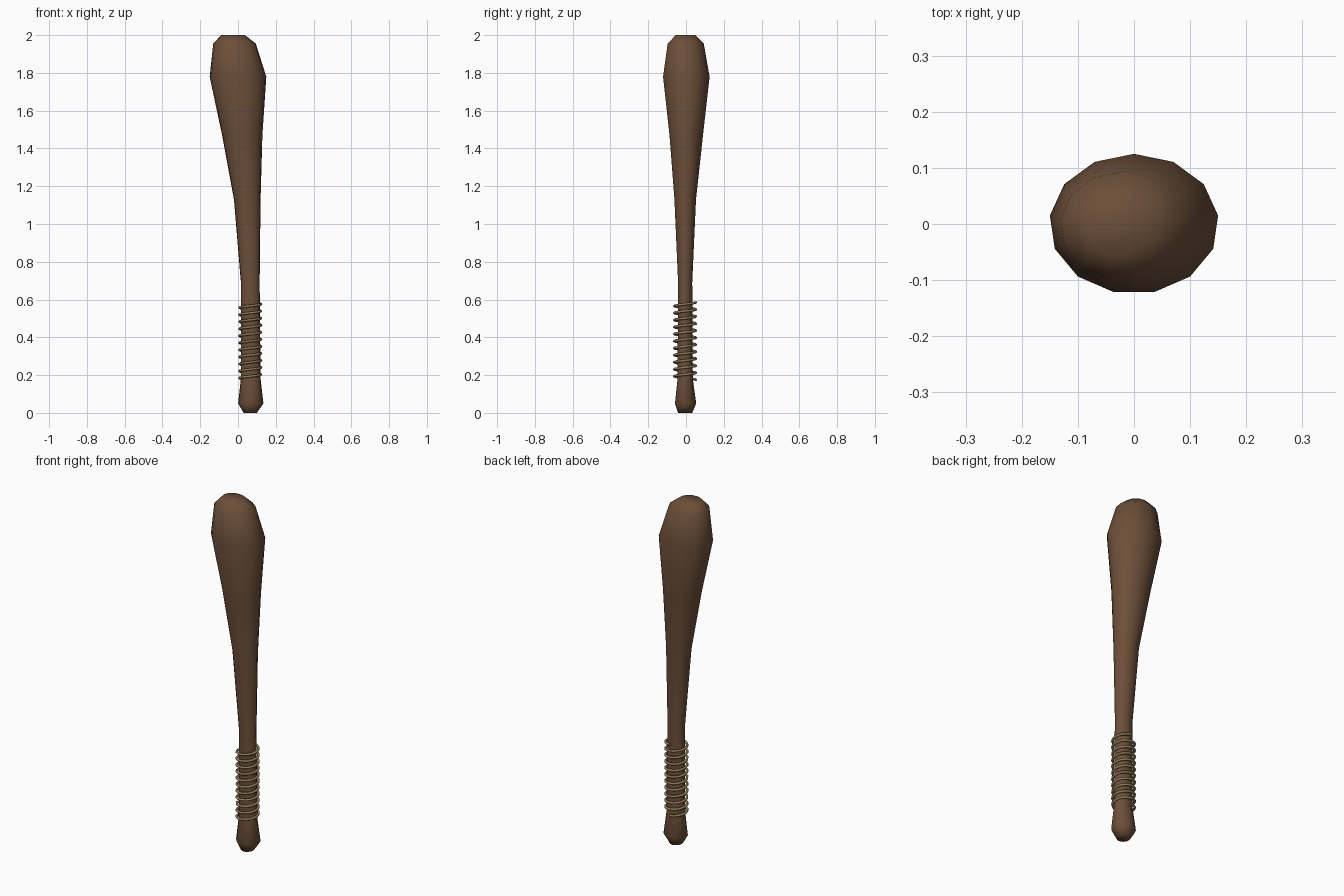
import bpy, bmesh, math

cube = bpy.data.objects.get("Cube")
if cube:
    bpy.data.objects.remove(cube)


def material(name, color):
    mat = bpy.data.materials.new(name)
    mat.use_nodes = True
    mat.diffuse_color = color
    bsdf = mat.node_tree.nodes["Principled BSDF"]
    bsdf.inputs["Base Color"].default_value = color
    bsdf.inputs["Roughness"].default_value = 0.8
    return mat


wood = material("brown wood", (0.15, 0.078, 0.041, 1))
cord = material("tan cord", (0.30, 0.22, 0.105, 1))

# Club body: oval rings given as height, left edge, right edge, centre y, y radius
SIDES = 13
rings = [
    (0.0, 0.03, 0.10, -0.005, 0.038),
    (0.05, 0.0, 0.135, -0.003, 0.057),
    (0.18, 0.015, 0.12, -0.005, 0.041),
    (0.69, 0.015, 0.115, -0.005, 0.038),
    (1.13, -0.022, 0.12, -0.005, 0.058),
    (1.47, -0.085, 0.13, 0.0, 0.09),
    (1.78, -0.151, 0.151, 0.0, 0.125),
    (1.955, -0.132, 0.095, -0.003, 0.097),
    (2.0, -0.09, 0.037, -0.003, 0.053),
]
bm = bmesh.new()
loops = []
for z, left, right, cy, ry in rings:
    cx, rx = (left + right) / 2, (right - left) / 2
    loop = []
    for i in range(SIDES):
        a = math.pi / 2 + math.tau * i / SIDES
        loop.append(bm.verts.new((cx + rx * math.cos(a), cy + ry * math.sin(a), z)))
    loops.append(loop)
for low, high in zip(loops, loops[1:]):
    for i in range(SIDES):
        j = (i + 1) % SIDES
        bm.faces.new((low[i], low[j], high[j], high[i]))
bm.faces.new(loops[0][::-1])
bm.faces.new(loops[-1])
for face in bm.faces:
    face.smooth = True
mesh = bpy.data.meshes.new("club_body")
bm.to_mesh(mesh)
bm.free()
mesh.materials.append(wood)
body = bpy.data.objects.new("club_body", mesh)
bpy.context.collection.objects.link(body)

# Cord wound around the grip as a rising helix
TURNS, STEPS = 11, 16
curve = bpy.data.curves.new("grip_cord", "CURVE")
curve.dimensions = "3D"
curve.bevel_depth = 0.007
curve.bevel_resolution = 1
curve.use_fill_caps = True
spline = curve.splines.new("POLY")
count = TURNS * STEPS
spline.points.add(count)
for i, point in enumerate(spline.points):
    a = math.pi / 2 + math.tau * i / STEPS
    z = 0.175 + 0.41 * i / count
    point.co = (0.065 + 0.057 * math.cos(a), -0.005 + 0.057 * math.sin(a), z, 1)
spline.use_smooth = True
curve.materials.append(cord)
grip = bpy.data.objects.new("grip_cord", curve)
bpy.context.collection.objects.link(grip)
